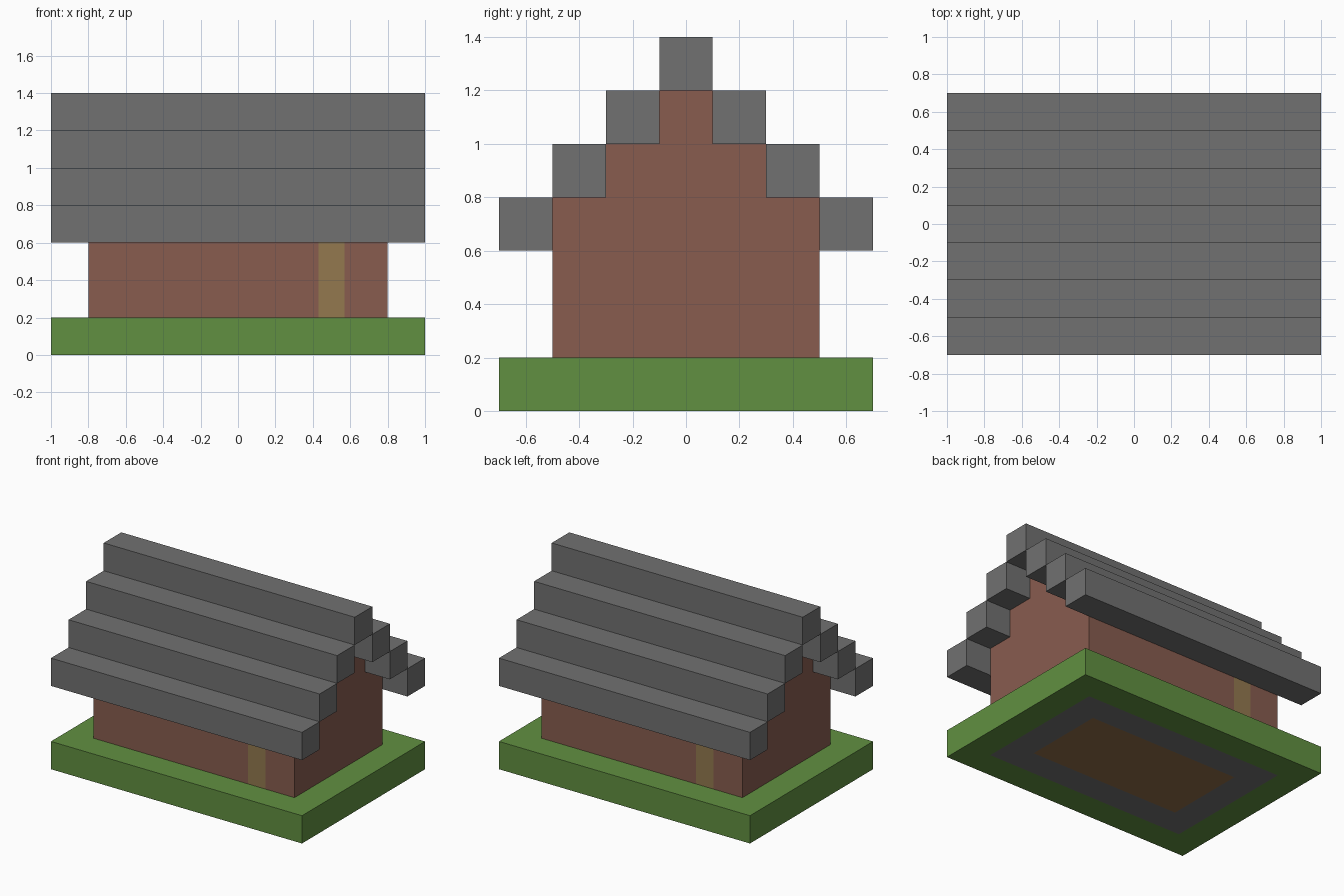
import bpy
import bmesh
from mathutils import Vector

cube = bpy.data.objects.get("Cube")
if cube:
    bpy.data.objects.remove(cube, do_unlink=True)

B = 0.2  # size of one building block


def material(name, rgb):
    """Flat material from 0-255 display values, stored as linear."""
    linear = [((c / 255 + 0.055) / 1.055) ** 2.4 for c in rgb]
    mat = bpy.data.materials.new(name)
    mat.use_nodes = True
    mat.diffuse_color = (*linear, 1)
    bsdf = mat.node_tree.nodes["Principled BSDF"]
    bsdf.inputs["Base Color"].default_value = (*linear, 1)
    bsdf.inputs["Roughness"].default_value = 0.9
    return mat


grass = material("grass green", (97, 144, 65))
stone = material("stone grey", (113, 113, 113))
brick = material("brick red", (136, 92, 79))
door_wood = material("door tan", (147, 121, 79))
floor_wood = material("floor brown", (144, 110, 73))


def prism(name, profile, half_length, mats, cuts=(), rule=None):
    """Extrude a (y, z) profile along x, cut it by planes, colour by rule."""
    bm = bmesh.new()
    end = bm.faces.new([bm.verts.new((-half_length, y, z)) for y, z in profile])
    grown = bmesh.ops.extrude_face_region(bm, geom=[end])["geom"]
    verts = [g for g in grown if isinstance(g, bmesh.types.BMVert)]
    bmesh.ops.translate(bm, verts=verts, vec=(2 * half_length, 0, 0))
    for axis, value in cuts:
        normal = Vector([float(i == axis) for i in range(3)])
        geom = bm.verts[:] + bm.edges[:] + bm.faces[:]
        bmesh.ops.bisect_plane(bm, geom=geom, plane_co=normal * value, plane_no=normal)
    bmesh.ops.recalc_face_normals(bm, faces=bm.faces[:])
    if rule:
        for f in bm.faces:
            f.material_index = rule(f.calc_center_median(), f.normal)
    mesh = bpy.data.meshes.new(name)
    bm.to_mesh(mesh)
    bm.free()
    for mat in mats:
        mesh.materials.append(mat)
    obj = bpy.data.objects.new(name, mesh)
    bpy.context.collection.objects.link(obj)
    return obj


def rectangle(y, half_width, bottom, top):
    return [(y - half_width, bottom), (y + half_width, bottom),
            (y + half_width, top), (y - half_width, top)]


# Ground slab, with the stone footing and wooden floor showing underneath
def ground_rule(c, n):
    if n.z > -0.5:
        return 0
    if abs(c.x) < 3 * B and abs(c.y) < 1.5 * B:
        return 2
    return 1 if abs(c.x) < 4 * B and abs(c.y) < 2.5 * B else 0


ground_cuts = [(axis, side * size * B) for side in (-1, 1)
               for axis, size in ((0, 4), (0, 3), (1, 2.5), (1, 1.5))]
prism("ground_slab", rectangle(0, 3.5 * B, 0, B), 5 * B,
      [grass, stone, floor_wood], ground_cuts, ground_rule)

# Walls with stepped gables; one flush door in front and one behind
half = [(2.5, 1), (2.5, 4), (1.5, 4), (1.5, 5), (0.5, 5), (0.5, 6)]
gable = [(y * B, z * B) for y, z in half]
gable += [(-y, z) for y, z in reversed(gable)]
DOOR_X, DOOR_HALF = 0.5, 0.07


def wall_rule(c, n):
    facing = -1 if n.y > 0 else 1  # the back door mirrors to the other end
    in_door = abs(c.x - facing * DOOR_X) < DOOR_HALF and c.z < 3 * B
    return 1 if abs(n.y) > 0.5 and in_door else 0


door_cuts = [(0, s * (DOOR_X + d)) for s in (-1, 1) for d in (-DOOR_HALF, DOOR_HALF)]
prism("walls", gable, 4 * B, [brick, door_wood], door_cuts + [(2, 3 * B)], wall_rule)

# Roof beams climbing to the ridge from both sides
for step in range(3):
    for side, label in ((-1, "front"), (1, "back")):
        prism(f"roof_beam_{label}_{step + 1}",
              rectangle(side * (3 - step) * B, B / 2, (3 + step) * B, (4 + step) * B),
              5 * B, [stone])
prism("roof_ridge", rectangle(0, B / 2, 6 * B, 7 * B), 5 * B, [stone])
